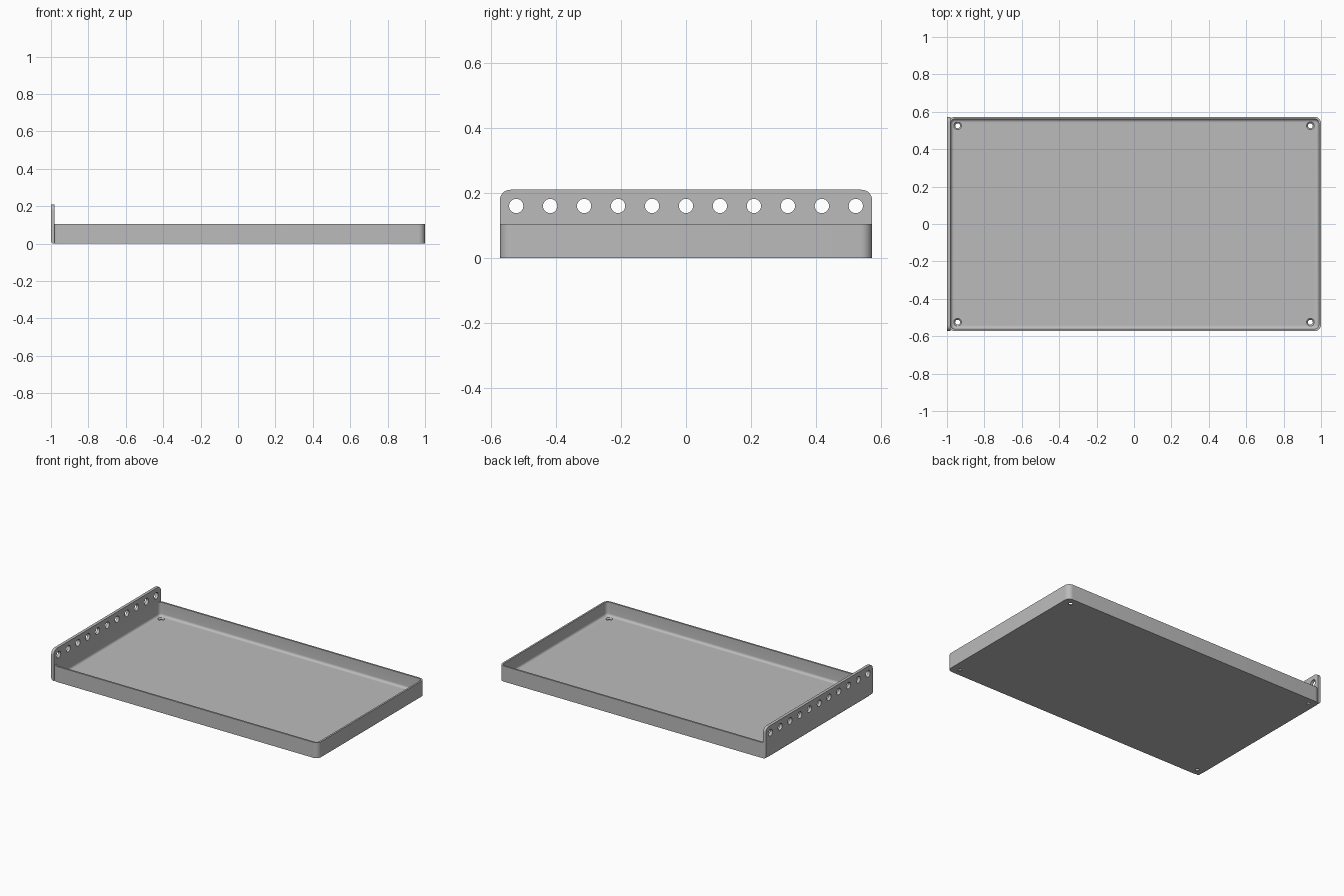
import bpy, bmesh, math
from mathutils import Matrix, Vector

cube = bpy.data.objects.get("Cube")
if cube:
    bpy.data.objects.remove(cube, do_unlink=True)

grey = bpy.data.materials.new("metal_grey")
grey.use_nodes = True
colour = (0.5, 0.5, 0.5, 1)
grey.diffuse_color = colour
grey.node_tree.nodes["Principled BSDF"].inputs["Base Color"].default_value = colour

HALF_Y = 0.573
LEFT, RIGHT = -0.992, 1.0
WALL, RIM, CORNER, FILLET = 0.012, 0.105, 0.035, 0.017


def make_object(name, bm):
    bmesh.ops.recalc_face_normals(bm, faces=bm.faces)
    mesh = bpy.data.meshes.new(name)
    bm.to_mesh(mesh)
    bm.free()
    mesh.materials.append(grey)
    obj = bpy.data.objects.new(name, mesh)
    bpy.context.collection.objects.link(obj)
    return obj


def rounded_loop(bm, inset, z, steps=8):
    """Rounded rectangle following the tray outline, moved inward by inset."""
    r = CORNER - inset
    cx, hx, hy = (LEFT + RIGHT) / 2, (RIGHT - LEFT) / 2 - CORNER, HALF_Y - CORNER
    verts = []
    for q, (sx, sy) in enumerate([(1, 1), (-1, 1), (-1, -1), (1, -1)]):
        for i in range(steps + 1):
            a = math.radians(90) * (q + i / steps)
            verts.append(bm.verts.new((cx + sx * hx + r * math.cos(a),
                                       sy * hy + r * math.sin(a), z)))
    return verts


def cut(obj, cutter):
    cutter.hide_render = True
    mod = obj.modifiers.new("holes", 'BOOLEAN')
    mod.operation, mod.solver, mod.object = 'DIFFERENCE', 'EXACT', cutter
    bpy.context.view_layer.objects.active = obj
    bpy.ops.object.modifier_apply(modifier=mod.name)
    bpy.data.objects.remove(cutter, do_unlink=True)


def smooth(obj):
    bpy.ops.object.select_all(action='DESELECT')
    obj.select_set(True)
    bpy.context.view_layer.objects.active = obj
    bpy.ops.object.shade_smooth_by_angle(angle=math.radians(35))


# Tray: lofted from the underside, over the rim, down to the filleted floor
bm = bmesh.new()
levels = [(0, 0), (0, RIM), (WALL, RIM)]
for i in range(7):
    a = math.radians(90) * i / 6
    levels.append((WALL + FILLET * (1 - math.cos(a)), WALL + FILLET * (1 - math.sin(a))))
loops = [rounded_loop(bm, inset, z) for inset, z in levels]
for lower, upper in zip(loops, loops[1:]):
    n = len(lower)
    for i in range(n):
        j = (i + 1) % n
        bm.faces.new((lower[i], lower[j], upper[j], upper[i]))
bm.faces.new(loops[0])
bm.faces.new(loops[-1])
tray = make_object("tray", bm)

# Countersunk mounting holes in the floor corners
bm = bmesh.new()
for x in (-0.943, 0.943):
    for y in (-0.525, 0.525):
        rings = []
        for r, z in [(0.013, -0.02), (0.013, 0.004), (0.021, 0.012), (0.021, 0.04)]:
            rings.append([bm.verts.new((x + r * math.cos(math.tau * i / 24),
                                        y + r * math.sin(math.tau * i / 24), z))
                          for i in range(24)])
        for lo, hi in zip(rings, rings[1:]):
            for i in range(24):
                j = (i + 1) % 24
                bm.faces.new((lo[i], lo[j], hi[j], hi[i]))
        bm.faces.new(rings[0])
        bm.faces.new(rings[-1])
cut(tray, make_object("floor_hole_cutter", bm))
smooth(tray)

# Upright end plate with rounded top corners and a bent lower edge
bm = bmesh.new()
TOP, R, BEND = 0.21, 0.032, 0.016
outline = [(-HALF_Y, 0), (HALF_Y, 0)]
for side, start in ((1, 0), (-1, 90)):
    for i in range(9):
        a = math.radians(start + 90 * i / 8)
        outline.append((side * (HALF_Y - R) + R * math.cos(a), TOP - R + R * math.sin(a)))
face = bm.faces.new([bm.verts.new((-1, y, z)) for y, z in outline])
extruded = bmesh.ops.extrude_face_region(bm, geom=[face])
new_verts = [g for g in extruded["geom"] if isinstance(g, bmesh.types.BMVert)]
bmesh.ops.translate(bm, verts=new_verts, vec=Vector((0.02, 0, 0)))
bend_edges = [e for e in bm.edges
              if all(v.co.z < 0.001 and v.co.x < -0.999 for v in e.verts)]
bmesh.ops.bevel(bm, geom=bend_edges, offset=BEND, segments=5, profile=0.5, affect='EDGES')
plate = make_object("end_plate", bm)

# Row of round holes along the plate
bm = bmesh.new()
for i in range(11):
    place = (Matrix.Translation((-0.99, (i - 5) * 0.1046, 0.16))
             @ Matrix.Rotation(math.radians(90), 4, 'Y'))
    bmesh.ops.create_cone(bm, cap_ends=True, segments=32, radius1=0.022,
                          radius2=0.022, depth=0.1, matrix=place)
cut(plate, make_object("plate_hole_cutter", bm))
smooth(plate)
